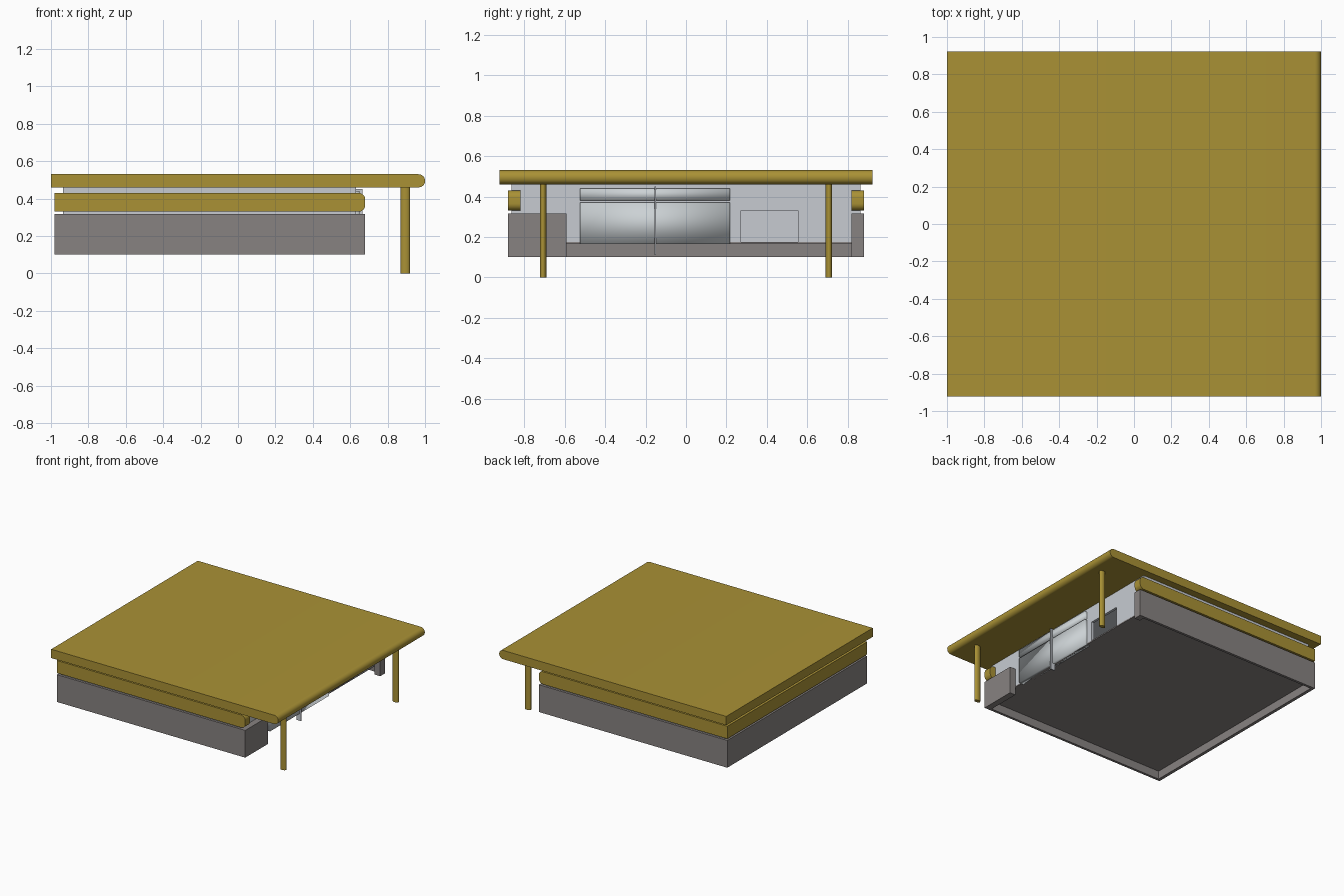
import bpy, bmesh, math

if "Cube" in bpy.data.objects:
    bpy.data.objects.remove(bpy.data.objects["Cube"])


def mat(name, r, g, b):
    m = bpy.data.materials.new(name)
    m.diffuse_color = (r, g, b, 1)
    m.use_nodes = True
    m.node_tree.nodes["Principled BSDF"].inputs["Base Color"].default_value = m.diffuse_color
    return m


GOLD = mat("ochre_wood", 0.40, 0.285, 0.036)
STONE = mat("grey_stone", 0.245, 0.225, 0.22)
WALL = mat("pale_wall", 0.57, 0.60, 0.64)
GLASS = mat("window_glass", 0.60, 0.64, 0.66)


def prism(name, pts, a0, a1, axis, material):
    """Extrude a 2D outline along x, y or z."""
    place = {"x": lambda p, a: (a, p[0], p[1]),
             "y": lambda p, a: (p[0], a, p[1]),
             "z": lambda p, a: (p[0], p[1], a)}[axis]
    bm = bmesh.new()
    face = bm.faces.new([bm.verts.new(place(p, a0)) for p in pts])
    new = bmesh.ops.extrude_face_region(bm, geom=[face])["geom"]
    shift = place((0, 0), a1 - a0)
    bmesh.ops.translate(bm, vec=shift, verts=[v for v in new if isinstance(v, bmesh.types.BMVert)])
    bmesh.ops.recalc_face_normals(bm, faces=bm.faces)
    me = bpy.data.meshes.new(name)
    bm.to_mesh(me)
    bm.free()
    ob = bpy.data.objects.new(name, me)
    bpy.context.collection.objects.link(ob)
    me.materials.append(material)
    return ob


def box(name, x0, x1, y0, y1, z0, z1, material):
    return prism(name, [(x0, y0), (x1, y0), (x1, y1), (x0, y1)], z0, z1, "z", material)


def smooth(ob, angle=40):
    bpy.ops.object.select_all(action="DESELECT")
    ob.select_set(True)
    bpy.context.view_layer.objects.active = ob
    bpy.ops.object.shade_smooth_by_angle(angle=math.radians(angle))


def rounded_end(x0, x1, z0, z1, r, n=8):
    """Side outline of a slab whose +x edge is rounded."""
    pts = [(x0, z1), (x0, z0)]
    for cz, start in ((z0 + r, -90), (z1 - r, 0)):
        for i in range(n + 1):
            t = math.radians(start + 90 * i / n)
            pts.append((x1 - r + r * math.cos(t), cz + r * math.sin(t)))
    return pts


# Roof slab with rounded front lip
smooth(prism("roof", rounded_end(-1, 1, 0.46, 0.53, 0.034), -0.922, 0.922, "y", GOLD))

# Oval porch columns
for side, y in (("left", -0.707), ("right", 0.707)):
    oval = [(0.895 + 0.025 * math.cos(i * math.tau / 24), y + 0.016 * math.sin(i * math.tau / 24))
            for i in range(24)]
    smooth(prism("column_" + side, oval, 0, 0.465, "z", GOLD))

# Timber band around three sides, and stone shell below it
for side, s in (("left", -1), ("right", 1)):
    y0, y1 = sorted((s * 0.818, s * 0.88))
    smooth(prism("band_" + side, rounded_end(-0.98, 0.68, 0.33, 0.43, 0.035), y0, y1, "y", GOLD))
box("band_back", -0.98, -0.92, -0.818, 0.818, 0.33, 0.43, GOLD)

outline = [(-0.98, -0.88), (0.68, -0.88), (0.68, -0.592), (0.63, -0.592), (0.63, -0.86),
           (-0.955, -0.86), (-0.955, 0.86), (0.63, 0.86), (0.63, 0.818), (0.68, 0.818),
           (0.68, 0.88), (-0.98, 0.88)]
prism("stone_base", outline, 0.10, 0.317, "z", STONE)
box("floor", -0.955, 0.63, -0.86, 0.86, 0.165, 0.175, STONE)

# Inner room: U of walls, ceiling, and entrance wall with a doorway notch
room = [(-0.935, -0.862), (0.61, -0.862), (0.61, -0.842), (-0.915, -0.842),
        (-0.915, 0.842), (0.61, 0.842), (0.61, 0.862), (-0.935, 0.862)]
prism("room_walls", room, 0.17, 0.46, "z", WALL)
box("ceiling", -0.915, 0.61, -0.842, 0.842, 0.445, 0.458, WALL)
entrance = [(-0.862, 0.17), (0.272, 0.17), (0.272, 0.33), (0.553, 0.33), (0.553, 0.17),
            (0.862, 0.17), (0.862, 0.46), (-0.862, 0.46)]
prism("entrance_wall", entrance, 0.61, 0.63, "x", WALL)

# Window panes in two rows, softly shaded, with a central fin
for row, z0, z1 in (("lower", 0.165, 0.37), ("upper", 0.38, 0.44)):
    pane = box("window_" + row, 0.60, 0.65, -0.525, 0.217, z0, z1, GLASS)
    smooth(pane, 180)
box("window_fin", 0.625, 0.665, -0.157, -0.149, 0.11, 0.45, WALL)
